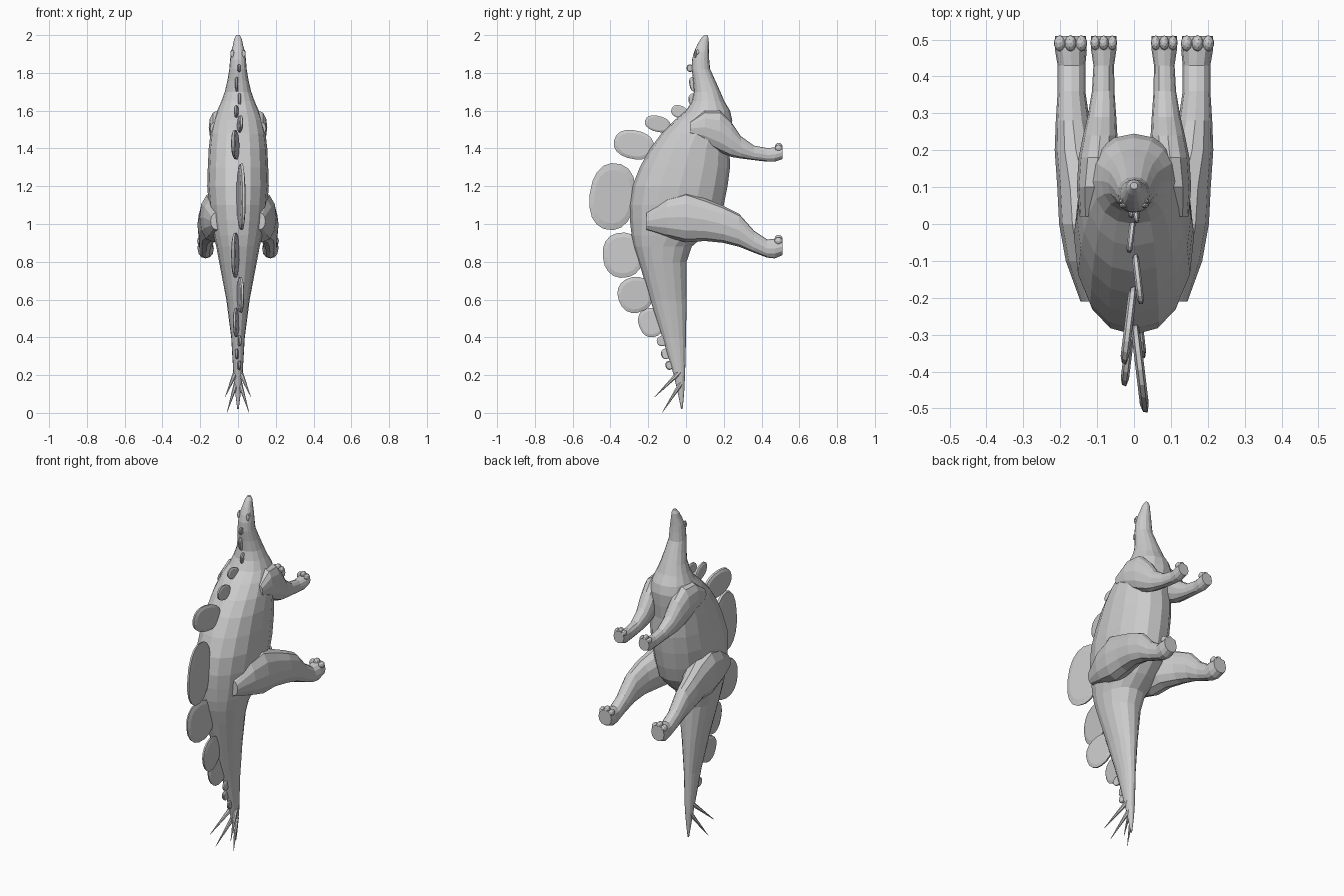
import bpy, bmesh
from math import sin, cos, pi, copysign
from mathutils import Vector


def loft(name, rows, axis, sides=14, full=0.92, mirror=False):
    """Skin a tube through rings (t, a0, a1, b0, b1) stacked along an axis."""
    bm = bmesh.new()
    rings = []
    for t, a0, a1, b0, b1 in rows:
        ring = []
        for i in range(sides):
            an = 2 * pi * i / sides
            c, s = cos(an), sin(an)
            c, s = copysign(abs(c) ** full, c), copysign(abs(s) ** full, s)
            a = (a0 + a1) / 2 + (a1 - a0) / 2 * c
            b = (b0 + b1) / 2 + (b1 - b0) / 2 * s
            co = {'x': (t, a, b), 'y': (b, t, a), 'z': (b, a, t)}[axis]
            ring.append(bm.verts.new(co))
        rings.append(ring)
    for r, q in zip(rings, rings[1:]):
        for i in range(sides):
            j = (i + 1) % sides
            bm.faces.new((r[i], r[j], q[j], q[i]))
    bm.faces.new(rings[0])
    bm.faces.new(rings[-1])
    return finish(name, bm, mirror)


def finish(name, bm, mirror=False):
    bmesh.ops.recalc_face_normals(bm, faces=bm.faces)
    me = bpy.data.meshes.new(name)
    bm.to_mesh(me)
    bm.free()
    ob = bpy.data.objects.new(name, me)
    bpy.context.collection.objects.link(ob)
    if mirror:
        ob.modifiers.new("mirror", 'MIRROR')
    return ob


def blob(name, loc, size):
    """Small faceted lump, mirrored to the other side."""
    bm = bmesh.new()
    bmesh.ops.create_icosphere(bm, subdivisions=2, radius=1)
    for v in bm.verts:
        v.co = Vector(loc) + v.co * Vector(size)
    return finish(name, bm, True)


def spike(name, base, tip, r):
    """Tapered spike from base to tip, mirrored."""
    base, tip = Vector(base), Vector(tip)
    d = tip - base
    bm = bmesh.new()
    bmesh.ops.create_cone(bm, segments=7, radius1=r, radius2=0.001,
                          depth=d.length, cap_ends=True)
    q = d.to_track_quat('Z', 'Y')
    for v in bm.verts:
        v.co = q @ v.co + (base + tip) / 2
    return finish(name, bm, True)


# Tail, trunk, neck and head: z, back y, belly y, half width
body = [
    (0.02, -0.026, -0.018, 0.004), (0.10, -0.042, -0.010, 0.014),
    (0.20, -0.065, -0.005, 0.024), (0.40, -0.125, 0.000, 0.036),
    (0.60, -0.190, 0.003, 0.062), (0.80, -0.250, 0.003, 0.100),
    (0.88, -0.275, 0.030, 0.115), (0.94, -0.288, 0.100, 0.130),
    (1.02, -0.297, 0.175, 0.145), (1.10, -0.300, 0.200, 0.155),
    (1.20, -0.285, 0.220, 0.163), (1.30, -0.245, 0.233, 0.160),
    (1.40, -0.190, 0.230, 0.155), (1.48, -0.130, 0.240, 0.146),
    (1.55, -0.060, 0.245, 0.130), (1.60, 0.000, 0.233, 0.110),
    (1.65, 0.030, 0.203, 0.088), (1.70, 0.042, 0.182, 0.070),
    (1.76, 0.038, 0.155, 0.056), (1.82, 0.030, 0.128, 0.046),
    (1.87, 0.032, 0.123, 0.042), (1.91, 0.042, 0.121, 0.037),
    (1.95, 0.060, 0.121, 0.026), (1.98, 0.078, 0.120, 0.020),
    (2.00, 0.095, 0.113, 0.010)]
loft("body", [(z, a, b, -w, w) for z, a, b, w in body], 'z', 16)

# Hind legs: y, z range, x range
loft("hind_leg", [
    (-0.21, 0.97, 1.06, 0.08, 0.145), (-0.10, 0.93, 1.14, 0.05, 0.185),
    (0.00, 0.903, 1.17, 0.05, 0.203), (0.10, 0.910, 1.135, 0.06, 0.208),
    (0.20, 0.900, 1.095, 0.10, 0.215), (0.28, 0.880, 1.055, 0.12, 0.212),
    (0.36, 0.848, 0.965, 0.132, 0.207), (0.43, 0.822, 0.918, 0.132, 0.207),
    (0.47, 0.818, 0.922, 0.128, 0.214), (0.51, 0.835, 0.925, 0.130, 0.214)],
    'y', 12, mirror=True)

# Forelegs
loft("front_leg", [
    (0.02, 1.47, 1.54, 0.08, 0.148), (0.10, 1.425, 1.60, 0.06, 0.155),
    (0.18, 1.380, 1.60, 0.045, 0.150), (0.24, 1.355, 1.54, 0.045, 0.138),
    (0.29, 1.347, 1.465, 0.048, 0.126), (0.36, 1.338, 1.415, 0.053, 0.114),
    (0.43, 1.330, 1.402, 0.054, 0.110), (0.47, 1.330, 1.405, 0.048, 0.116),
    (0.51, 1.343, 1.415, 0.048, 0.116)], 'y', 12, mirror=True)

# Toes along the leading edge of each foot
for i in range(3):
    k = i - 1
    blob(f"hind_toe_{i}", (0.172 + 0.029 * k, 0.490, 0.922 - 0.012 * abs(k)),
         (0.016, 0.022, 0.020))
    blob(f"front_toe_{i}", (0.082 + 0.023 * k, 0.491, 1.412 - 0.010 * abs(k)),
         (0.013, 0.020, 0.018))

# Eyes and brows
blob("eye", (0.034, 0.062, 1.91), (0.005, 0.008, 0.013))
blob("brow", (0.030, 0.050, 1.90), (0.010, 0.007, 0.022))

# Back plates: y, z, half height, half length, pitch, lean direction
plates = [
    (0.020, 1.825, 0.017, 0.020, 0.0, 1), (0.040, 1.740, 0.022, 0.040, 0.2, -1),
    (0.038, 1.660, 0.026, 0.032, 0.0, 1), (-0.035, 1.595, 0.044, 0.033, -0.3, -1),
    (-0.150, 1.530, 0.070, 0.042, -0.25, 1), (-0.275, 1.420, 0.108, 0.076, -0.2, -1),
    (-0.390, 1.145, 0.122, 0.178, -0.12, 1), (-0.335, 0.835, 0.106, 0.120, 0.1, -1),
    (-0.270, 0.625, 0.092, 0.095, 0.35, 1), (-0.185, 0.478, 0.066, 0.078, 0.35, -1),
    (-0.122, 0.382, 0.034, 0.028, 0.3, 1), (-0.108, 0.312, 0.024, 0.028, 0.3, -1),
    (-0.088, 0.252, 0.022, 0.024, 0.3, 1)]
for i, (y, z, h, l, pitch, lean) in enumerate(plates):
    t = 0.006 + 0.05 * h
    rows = [(x * t, -h * s, h * s, -l * s, l * s)
            for x, s in ((-1, 0.8), (-0.5, 0.97), (0.5, 1), (1, 0.8))]
    ob = loft(f"back_plate_{i}", rows, 'x', 18, full=0.88)
    ob.location = (lean * (0.004 + 0.1 * h), y, z)
    ob.rotation_euler = (pitch, 0, lean * 0.12)

# Tail spikes
spike("upper_tail_spike", (0.012, -0.035, 0.215), (0.068, -0.165, 0.085), 0.014)
spike("lower_tail_spike", (0.010, -0.028, 0.155), (0.058, -0.125, 0.003), 0.013)
